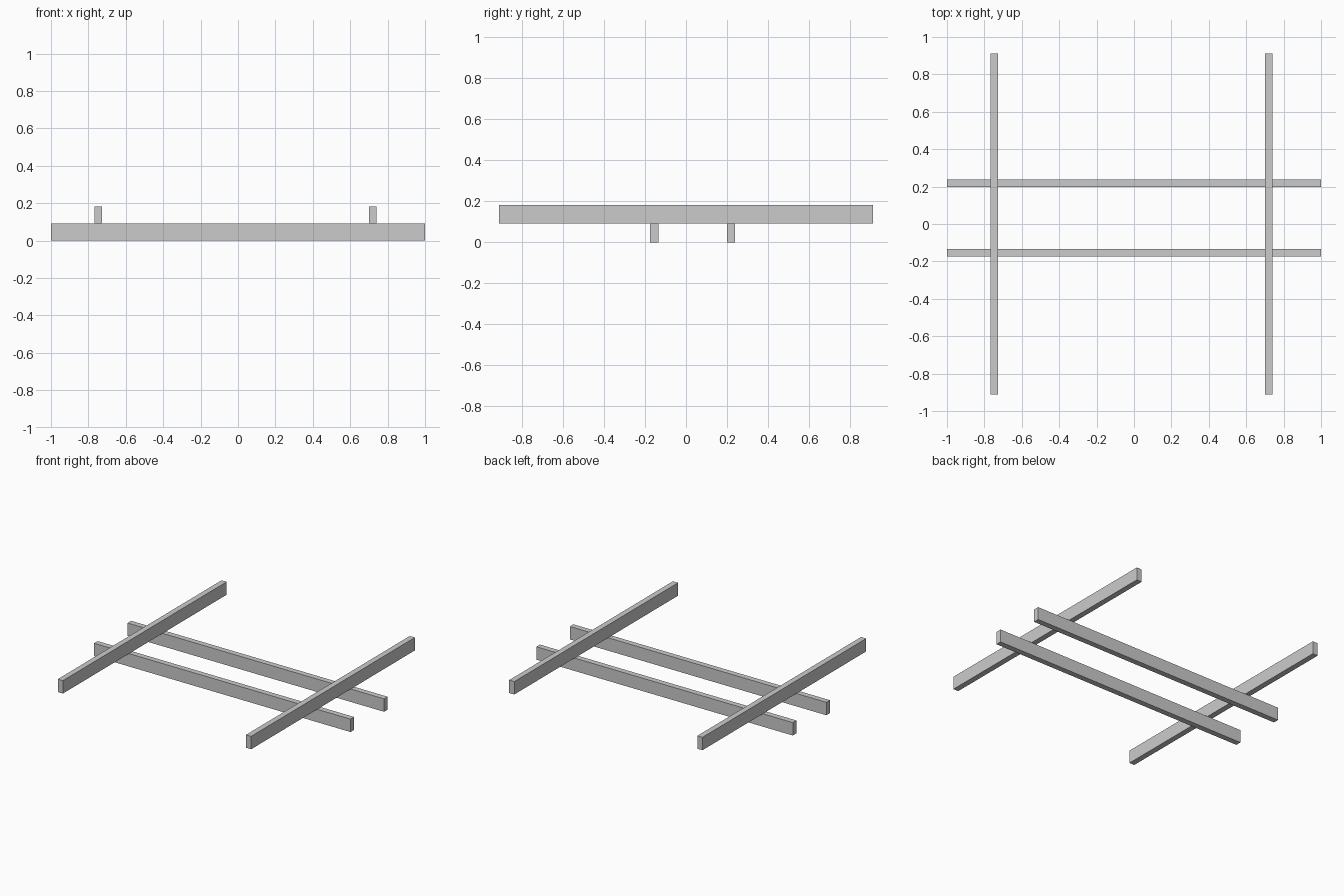
import bpy

if "Cube" in bpy.data.objects:
    bpy.data.objects.remove(bpy.data.objects["Cube"])

THICK, HEIGHT = 0.04, 0.091


def beam(name, size, centre):
    bpy.ops.mesh.primitive_cube_add(size=1, location=centre)
    ob = bpy.context.object
    ob.name = name
    ob.scale = size
    bpy.ops.object.transform_apply(location=False, rotation=False, scale=True)
    return ob


# lower beams running left to right
for name, y in (("lower_beam_front", -0.155), ("lower_beam_back", 0.219)):
    beam(name, (2.0, THICK, HEIGHT), (0, y, HEIGHT / 2))

# upper beams laid across them
for name, x in (("upper_beam_left", -0.747), ("upper_beam_right", 0.721)):
    beam(name, (THICK, 1.824, HEIGHT), (x, 0, HEIGHT * 1.5))
